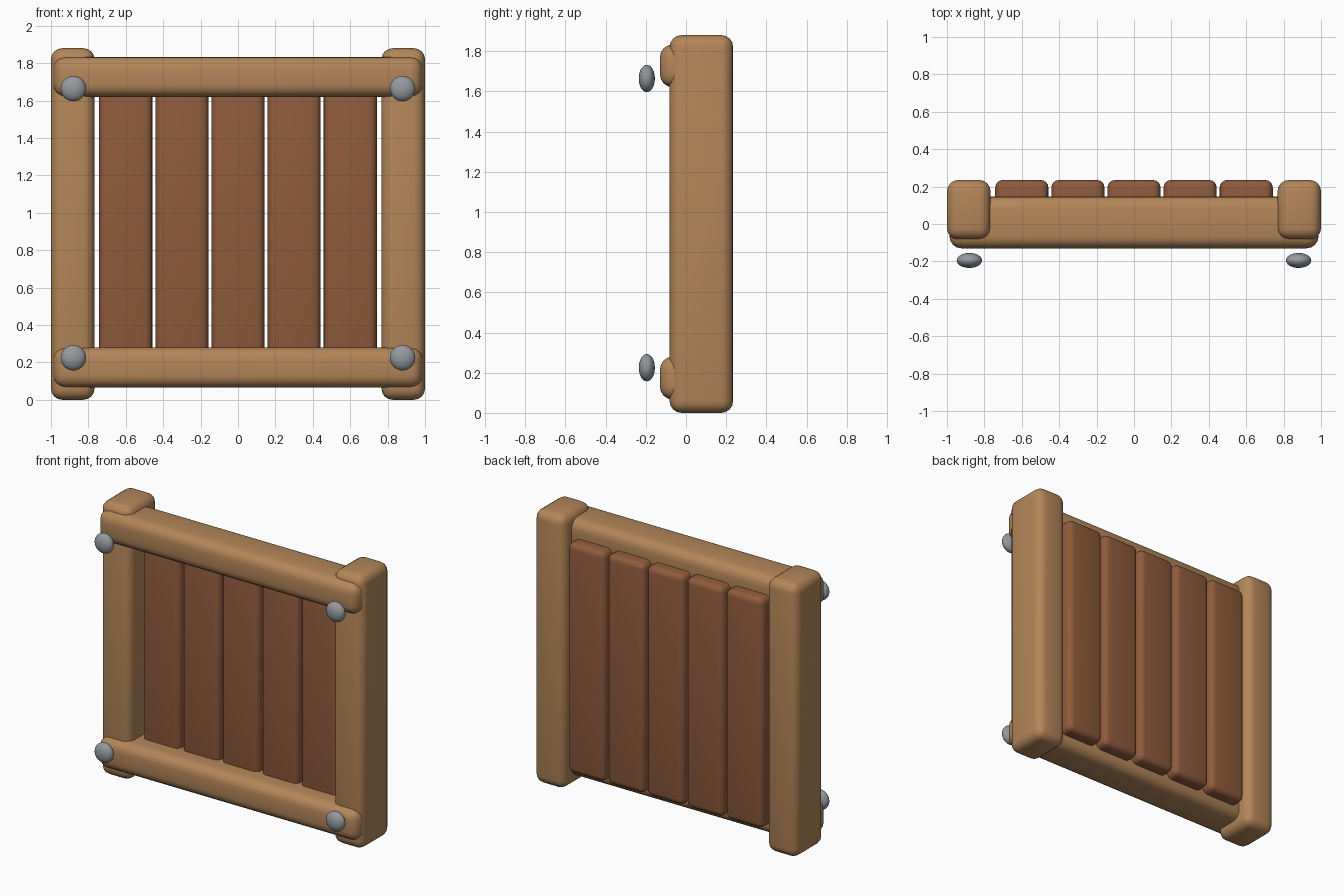
import bpy
import bmesh
from mathutils import Matrix, Vector

if "Cube" in bpy.data.objects:
    bpy.data.objects.remove(bpy.data.objects["Cube"])


def material(name, rgb):
    m = bpy.data.materials.new(name)
    m.diffuse_color = (*rgb, 1)
    m.use_nodes = True
    m.node_tree.nodes["Principled BSDF"].inputs["Base Color"].default_value = m.diffuse_color
    return m


WOOD = material("light_wood", (0.45, 0.24, 0.10))
PLANK = material("dark_wood", (0.27, 0.105, 0.045))
METAL = material("grey_metal", (0.30, 0.32, 0.34))


def finish(name, bm, mat):
    for f in bm.faces:
        f.smooth = True
    mesh = bpy.data.meshes.new(name)
    bm.to_mesh(mesh)
    bm.free()
    mesh.materials.append(mat)
    obj = bpy.data.objects.new(name, mesh)
    bpy.context.collection.objects.link(obj)
    return obj


def rounded_box(name, lo, hi, radius, mat):
    lo, hi = Vector(lo), Vector(hi)
    bm = bmesh.new()
    bmesh.ops.create_cube(bm, size=1, matrix=Matrix.Translation((lo + hi) / 2)
                          @ Matrix.Diagonal((*(hi - lo), 1)))
    bmesh.ops.bevel(bm, geom=bm.edges[:], offset=radius, segments=4,
                    profile=0.5, affect='EDGES')
    return finish(name, bm, mat)


def bolt(name, centre):
    bm = bmesh.new()
    bmesh.ops.create_uvsphere(bm, u_segments=24, v_segments=16, radius=1,
                              matrix=Matrix.Translation(centre)
                              @ Matrix.Diagonal((0.068, 0.04, 0.068, 1)))
    return finish(name, bm, METAL)


# Side posts
for side, x0, x1 in (("left", -1.0, -0.767), ("right", 0.767, 1.0)):
    rounded_box(f"{side}_post", (x0, -0.082, 0), (x1, 0.235, 1.88), 0.06, WOOD)

# Cross rails
for level, z0, z1 in (("bottom", 0.066, 0.28), ("top", 1.62, 1.834)):
    rounded_box(f"{level}_rail", (-0.987, -0.13, z0), (0.987, 0.148, z1), 0.065, WOOD)

# Vertical planks
for i in range(5):
    x = (i - 2) * 0.3
    rounded_box(f"plank_{i + 1}", (x - 0.142, 0.015, 0.14), (x + 0.142, 0.235, 1.72), 0.04, PLANK)

# Bolt heads in front of the rail ends
for side, x in (("left", -0.88), ("right", 0.88)):
    for level, z in (("bottom", 0.225), ("top", 1.664)):
        bolt(f"{level}_{side}_bolt", (x, -0.195, z))
